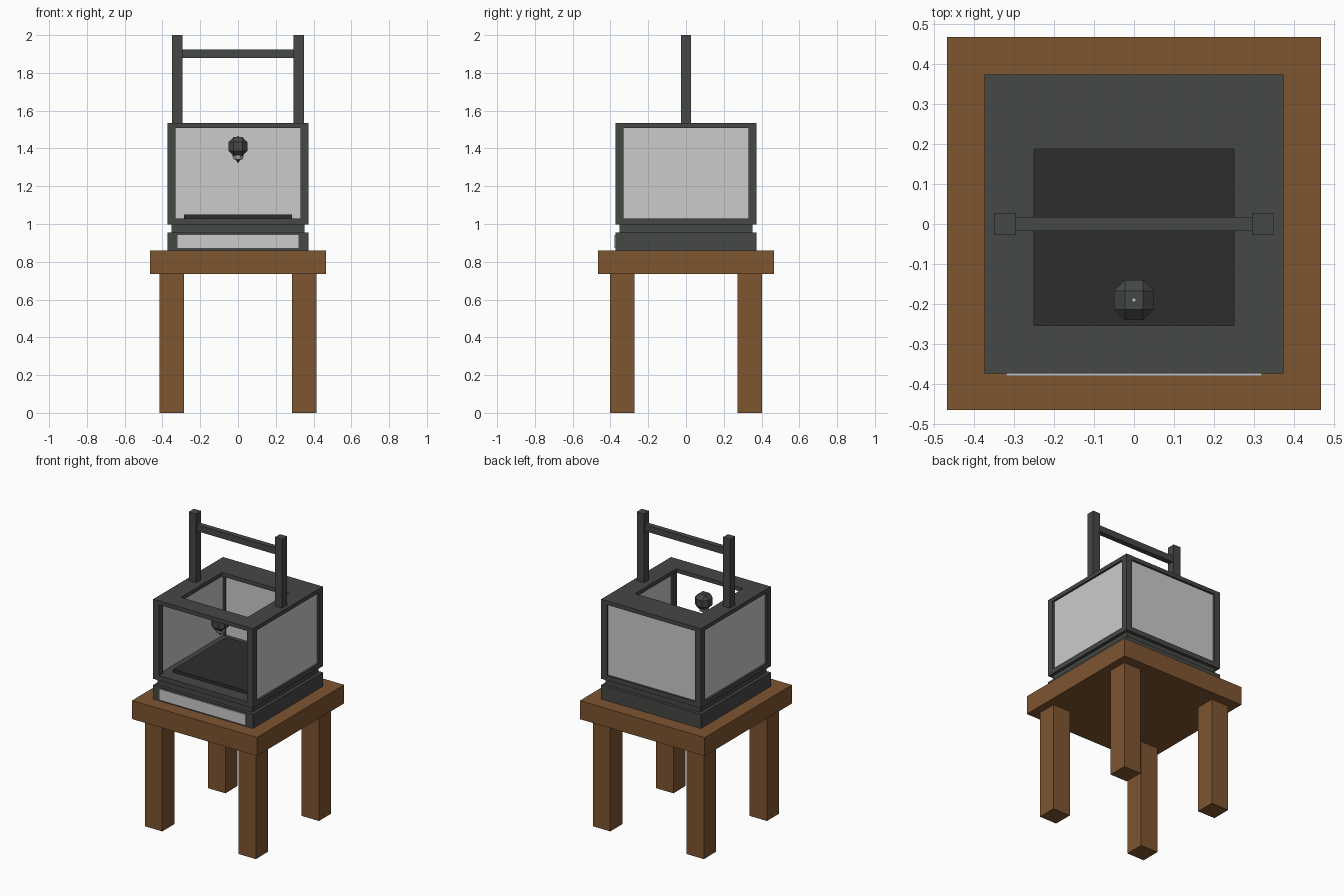
import bpy, bmesh
from math import pi

if "Cube" in bpy.data.objects:
    bpy.data.objects.remove(bpy.data.objects["Cube"])


def material(name, rgb):
    m = bpy.data.materials.new(name)
    m.diffuse_color = (*rgb, 1)
    m.use_nodes = True
    m.node_tree.nodes["Principled BSDF"].inputs["Base Color"].default_value = m.diffuse_color
    return m


WOOD = material("wood", (0.21, 0.09, 0.03))
DARK = material("dark_metal", (0.06, 0.065, 0.06))
BLACK = material("black_plate", (0.027, 0.027, 0.027))


def box(name, x0, x1, y0, y1, z0, z1, mat=None):
    bpy.ops.mesh.primitive_cube_add(size=1, location=((x0 + x1) / 2, (y0 + y1) / 2, (z0 + z1) / 2))
    o = bpy.context.object
    o.name = name
    o.scale = (x1 - x0, y1 - y0, z1 - z0)
    bpy.ops.object.transform_apply(location=False, rotation=False, scale=True)
    if mat:
        o.data.materials.append(mat)
    return o


def cut(target, cutter):
    mod = target.modifiers.new("cut", 'BOOLEAN')
    mod.operation = 'DIFFERENCE'
    mod.solver = 'EXACT'
    mod.object = cutter
    bpy.context.view_layer.objects.active = target
    bpy.ops.object.modifier_apply(modifier=mod.name)
    bpy.data.objects.remove(cutter)


# Table
box("table_top", -.467, .467, -.465, .467, .735, .86, WOOD)
for side, sx in (("left", -1), ("right", 1)):
    for end, sy in (("front", -1), ("back", 1)):
        cx, cy = sx * .35, sy * .337
        box(f"{end}_{side}_leg", cx - .065, cx + .065, cy - .065, cy + .065, 0, .735, WOOD)

# Stepped base with light front plate
box("base", -.373, .373, -.373, .373, .86, .955, DARK)
box("base_neck", -.353, .353, -.353, .353, .955, .997, DARK)
box("front_plate", -.32, .32, -.379, -.36, .872, .943)

# Enclosure frame: windows cut along x and y, hatch cut in the roof
frame = box("enclosure_frame", -.373, .373, -.373, .373, .997, 1.535, DARK)
cut(frame, box("cutter", -1, 1, -.33, .33, 1.03, 1.508))
cut(frame, box("cutter", -.33, .33, -1, 1, 1.03, 1.508))
cut(frame, box("cutter", -.25, .25, -.253, .187, 1.2, 2))

# Side and back panels (the front stays open)
for side, s in (("left", -1), ("right", 1)):
    a, b = sorted((s * .345, s * .36))
    box(f"{side}_panel", a, b, -.33, .33, 1.03, 1.508)
box("back_panel", -.33, .33, .345, .36, 1.03, 1.508)

# Build plate
box("build_plate", -.285, .285, -.285, .285, 1.03, 1.051, BLACK)

# Handle
for side, s in (("left", -1), ("right", 1)):
    box(f"{side}_handle_post", s * .322 - .027, s * .322 + .027, -.027, .027, 1.535, 2, DARK)
box("handle_bar", -.296, .296, -.018, .018, 1.88, 1.923, DARK)

# Print head: faceted ball, collar and pointed tip
head = box("print_head", -.05, .05, -.24, -.14, 1.36, 1.46, DARK)
mod = head.modifiers.new("facets", 'BEVEL')
mod.width = .027
mod.segments = 1
bpy.context.view_layer.objects.active = head
bpy.ops.object.modifier_apply(modifier=mod.name)


def cone(name, r_low, r_high, z0, z1, mat=None):
    bpy.ops.mesh.primitive_cone_add(vertices=8, radius1=r_low, radius2=r_high, depth=z1 - z0,
                                    location=(0, -.19, (z0 + z1) / 2), rotation=(0, 0, pi / 8))
    o = bpy.context.object
    o.name = name
    if mat:
        o.data.materials.append(mat)


cone("nozzle_collar", .025, .034, 1.342, 1.362)
cone("nozzle_tip", .004, .014, 1.325, 1.342, DARK)
cone("filament_pin", .005, .005, 1.45, 1.466)
